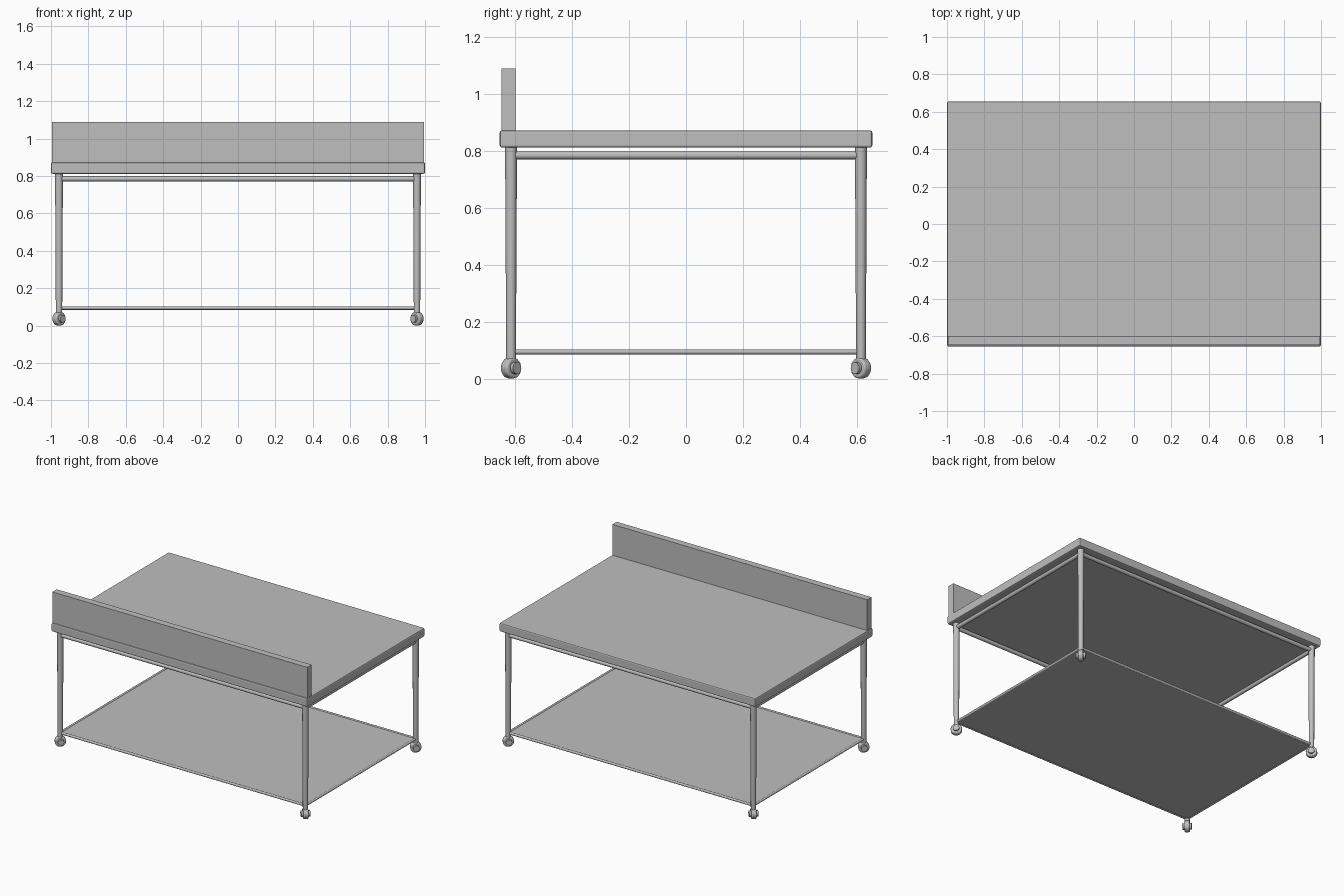
import bpy
import math
from mathutils import Vector

default = bpy.data.objects.get("Cube")
if default:
    bpy.data.objects.remove(default, do_unlink=True)

steel = bpy.data.materials.new("brushed_steel_grey")
steel.use_nodes = True
steel.diffuse_color = (0.52, 0.52, 0.52, 1)
steel.node_tree.nodes["Principled BSDF"].inputs["Base Color"].default_value = steel.diffuse_color


def finish(name, bevel=0, smooth=False):
    ob = bpy.context.object
    ob.name = name
    ob.data.materials.append(steel)
    if bevel:
        mod = ob.modifiers.new("edge", "BEVEL")
        mod.width = bevel
        mod.segments = 2
    if smooth:
        bpy.ops.object.shade_smooth_by_angle(angle=math.radians(50))
    return ob


def box(name, low, high, bevel=0):
    low, high = Vector(low), Vector(high)
    bpy.ops.mesh.primitive_cube_add(size=1, location=(low + high) / 2)
    bpy.context.object.scale = high - low
    bpy.ops.object.transform_apply(location=False, rotation=False, scale=True)
    return finish(name, bevel)


def rod(name, start, end, r1, r2=None, sides=12, bevel=0):
    start, end = Vector(start), Vector(end)
    axis = end - start
    bpy.ops.mesh.primitive_cone_add(
        vertices=sides, radius1=r1, radius2=r1 if r2 is None else r2,
        depth=axis.length, location=(start + end) / 2,
        rotation=axis.to_track_quat("Z", "Y").to_euler())
    return finish(name, bevel, True)


LEG_X, LEG_Y = 0.957, 0.615

# Worktop, upright splash panel and lower shelf
box("worktop", (-1, -0.655, 0.812), (1, 0.655, 0.873), 0.008)
box("splash_panel", (-0.995, -0.648, 0.87), (0.995, -0.6, 1.09))
box("lower_shelf", (-LEG_X, -LEG_Y, 0.088), (LEG_X, LEG_Y, 0.098))

# Rails under the worktop and thin tubes round the shelf
for label, z, r in (("top_rail", 0.785, 0.014), ("shelf_rail", 0.094, 0.009)):
    for s, side in ((-1, "front"), (1, "back")):
        rod(f"{side}_{label}", (-LEG_X, s * LEG_Y, z), (LEG_X, s * LEG_Y, z), r)
    for s, side in ((-1, "right"), (1, "left")):
        rod(f"{side}_{label}", (s * LEG_X, -LEG_Y, z), (s * LEG_X, LEG_Y, z), r)

# Tapered legs, each on a caster turned towards its corner
for sx, side in ((-1, "right"), (1, "left")):
    for sy, end in ((-1, "front"), (1, "back")):
        name = f"{end}_{side}"
        x, y = sx * LEG_X, sy * LEG_Y
        rod(f"{name}_leg", (x, y, 0.06), (x, y, 0.815), 0.017, 0.021)
        hub = Vector((x, y, 0.037))
        axle = Vector((sx, -sy, 0)).normalized()
        rod(f"{name}_wheel", hub - axle * 0.017, hub + axle * 0.017, 0.037, bevel=0.006)
        rod(f"{name}_axle_cap", hub - axle * 0.03, hub + axle * 0.03, 0.021)
